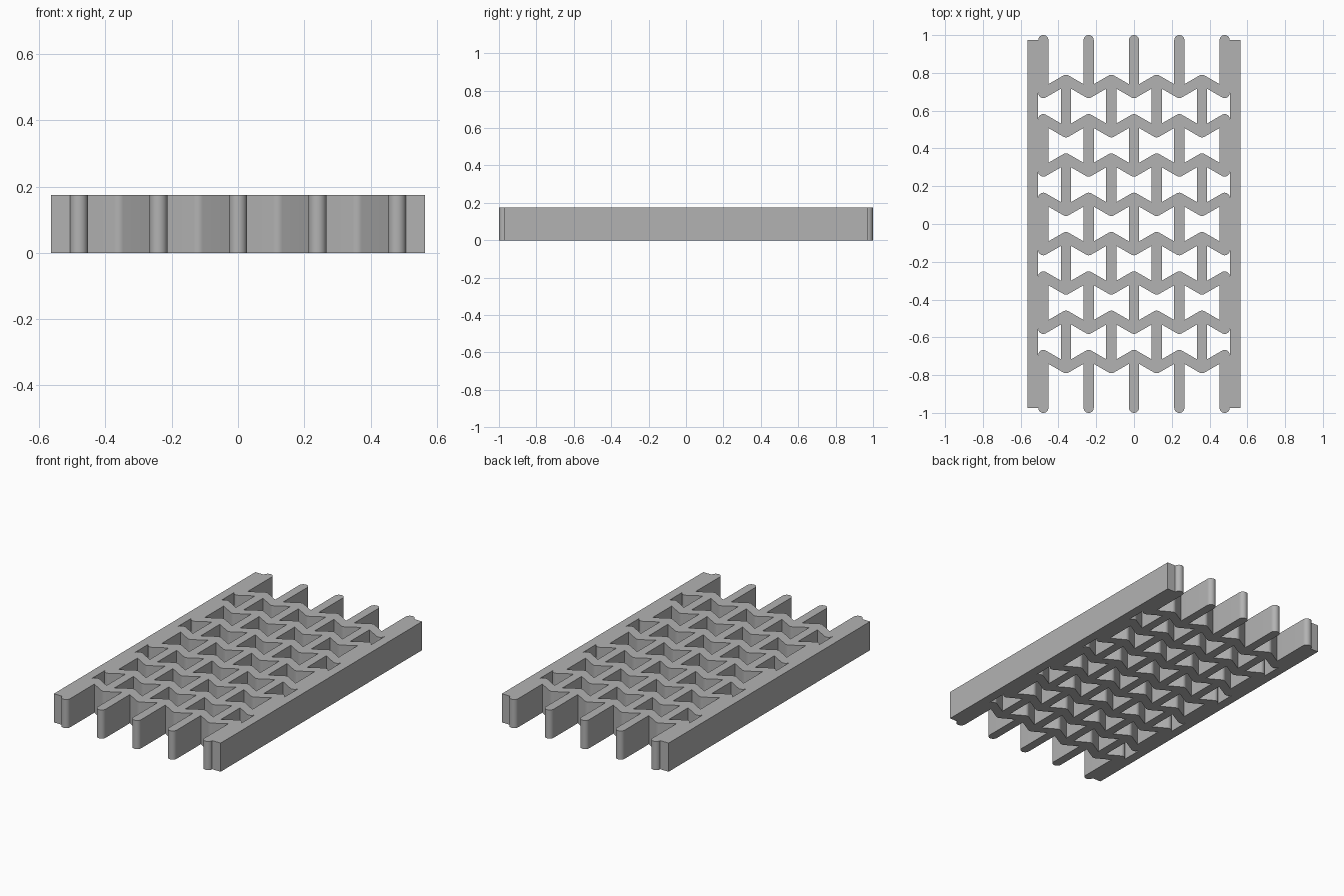
import bpy
import bmesh
from math import cos, sin, radians, tan

cube = bpy.data.objects.get("Cube")
if cube:
    bpy.data.objects.remove(cube, do_unlink=True)

PITCH = 0.12            # horizontal step between neighbouring columns
ROW = 0.2081            # vertical step between zigzag rows
ROWS = 8
R = 0.027               # half width of every strut
SLOPE = tan(radians(30))
H = PITCH * SLOPE / 2   # half height of a zigzag
END_Y = 0.973           # end of the side rails
RAIL_X = 0.564          # outer face of the side rails
HEIGHT = 0.175


def arc(cx, cy, start, end):
    """Points of a strut-radius arc, in steps of about ten degrees."""
    n = max(2, round(abs(end - start) / 10))
    angles = [radians(start + (end - start) * i / n) for i in range(n + 1)]
    return [(cx + R * cos(a), cy + R * sin(a)) for a in angles]


# Height change from a bend centre to the inner corner beside the next strut
CORNER = (PITCH - R) * SLOPE - R / cos(radians(30))


def outline():
    """Outer contour: rounded comb ends, with the half turn of one as the other."""
    peak_y = (ROWS - 1) / 2 * ROW + H
    pts = [(RAIL_X, END_Y)]
    for c in (4, 2, 0, -2, -4):
        x = c * PITCH
        pts += arc(x, END_Y, 0, 180)
        if c > -4:
            pts.append((x - R, peak_y - CORNER))
            pts += arc(x - PITCH, peak_y, 60, 120)
            pts.append((x - 2 * PITCH + R, peak_y - CORNER))
    pts.append((-RAIL_X, END_Y))
    return pts + [(-x, -y) for x, y in pts]


def hole(cx, cy, side):
    """Bow-tie opening; side is -1 or 1 where it is cut off by a rail."""
    bend = ROW / 2 - H
    corner_x = PITCH - R
    top = []
    if side < 1:
        top.append((corner_x, bend + CORNER))
    top += arc(0, bend, 0 if side == 1 else -60, -180 if side == -1 else -120)
    if side > -1:
        top.append((-corner_x, bend + CORNER))
    # the lower edge mirrors the upper one
    if side == -1:
        top = [(x, y) for x, y in top]
    ring = top + [(x, -y) for x, y in reversed(top)]
    return [(cx + x, cy + y) for x, y in ring]


# Collect contours: openings alternate between even and odd columns
contours = [outline()]
for gap in range(ROWS - 1):
    y = ((ROWS - 2) / 2 - gap) * ROW
    columns = (-4, -2, 0, 2, 4) if gap % 2 == 0 else (-3, -1, 1, 3)
    for c in columns:
        contours.append(hole(c * PITCH, y, int(c / 4)))

# Fill the flat plan, then raise it to full height
bm = bmesh.new()
for points in contours:
    ring = [bm.verts.new((x, y, 0)) for x, y in points]
    for a, b in zip(ring, ring[1:] + ring[:1]):
        bm.edges.new((a, b))
bmesh.ops.triangle_fill(bm, edges=bm.edges[:], use_beauty=True, normal=(0, 0, 1))
raised = bmesh.ops.extrude_face_region(bm, geom=bm.faces[:], use_keep_orig=True)
top_verts = [g for g in raised["geom"] if isinstance(g, bmesh.types.BMVert)]
bmesh.ops.translate(bm, vec=(0, 0, HEIGHT), verts=top_verts)
bmesh.ops.recalc_face_normals(bm, faces=bm.faces[:])

mesh = bpy.data.meshes.new("lattice_panel")
bm.to_mesh(mesh)
bm.free()
panel = bpy.data.objects.new("lattice_panel", mesh)
bpy.context.collection.objects.link(panel)

# Plain grey material
grey = bpy.data.materials.new("plain_grey")
grey.use_nodes = True
color = (0.45, 0.45, 0.45, 1)
grey.diffuse_color = color
grey.node_tree.nodes["Principled BSDF"].inputs["Base Color"].default_value = color
mesh.materials.append(grey)

# Smooth the rounded ends and bends, keep the corners crisp
bpy.ops.object.select_all(action="DESELECT")
panel.select_set(True)
bpy.context.view_layer.objects.active = panel
bpy.ops.object.shade_smooth_by_angle(angle=radians(25))
